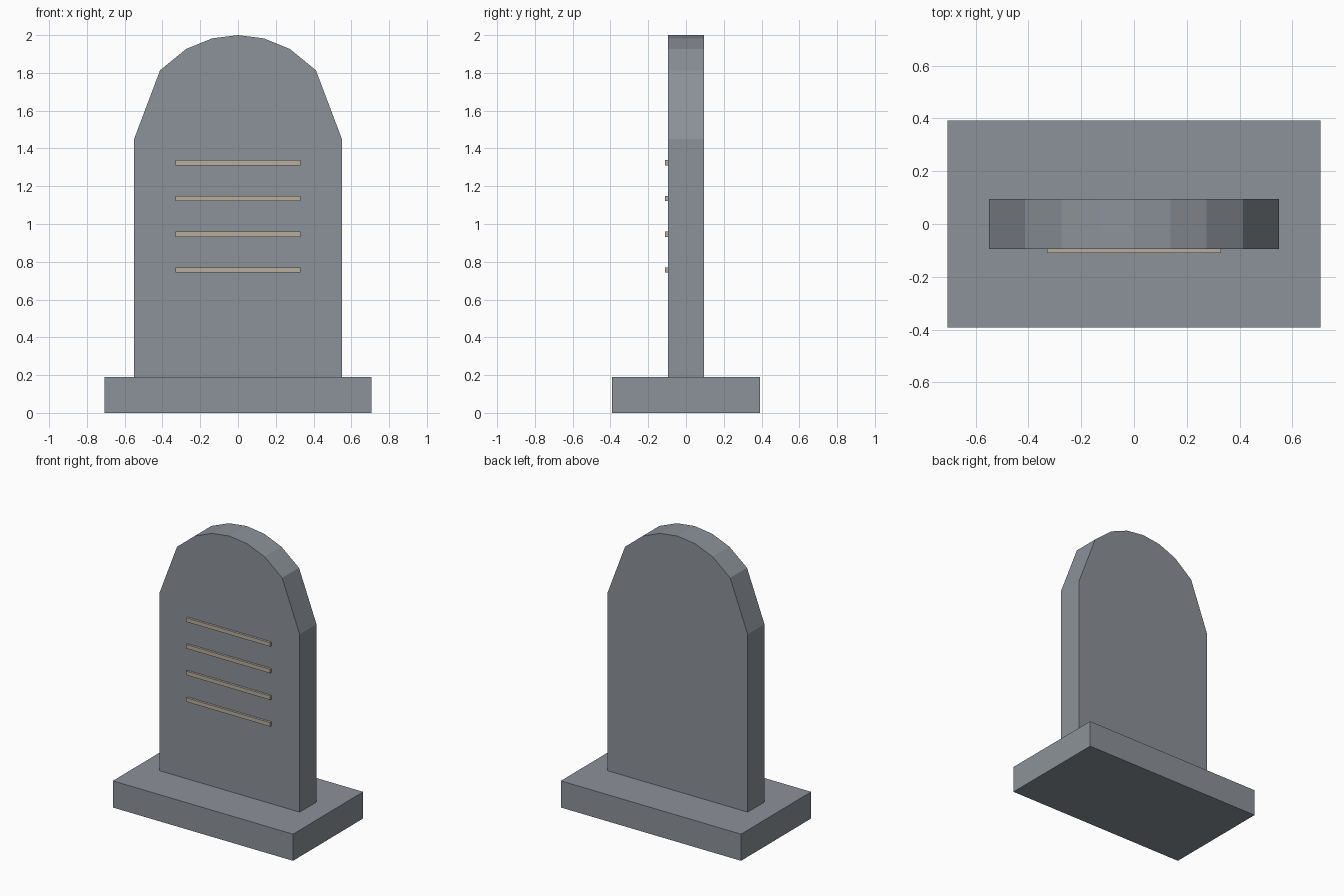
import bpy, bmesh, math

cube = bpy.data.objects.get("Cube")
if cube:
    bpy.data.objects.remove(cube, do_unlink=True)


def material(name, rgb):
    m = bpy.data.materials.new(name)
    m.use_nodes = True
    m.diffuse_color = (*rgb, 1)
    bsdf = next(n for n in m.node_tree.nodes if n.type == 'BSDF_PRINCIPLED')
    bsdf.inputs["Base Color"].default_value = (*rgb, 1)
    return m


def finish(name, bm, mat):
    bmesh.ops.recalc_face_normals(bm, faces=bm.faces)
    mesh = bpy.data.meshes.new(name)
    bm.to_mesh(mesh)
    bm.free()
    mesh.materials.append(mat)
    obj = bpy.data.objects.new(name, mesh)
    bpy.context.collection.objects.link(obj)
    return obj


def box(name, size, center, mat):
    bm = bmesh.new()
    bmesh.ops.create_cube(bm, size=1)
    bmesh.ops.scale(bm, vec=size, verts=bm.verts)
    bmesh.ops.translate(bm, vec=center, verts=bm.verts)
    return finish(name, bm, mat)


stone = material("grey stone", (0.262, 0.287, 0.319))
tan = material("pale tan", (0.479, 0.423, 0.342))

# Plinth
BASE_H = 0.189
box("base", (1.414, 0.786, BASE_H), (0, 0, BASE_H / 2), stone)

# Upright slab: arch sampled at even steps across its width
R, SPRING, HALF_DEPTH, STEPS = 0.55, 1.45, 0.0943, 8
profile = [(-R, BASE_H)]
for i in range(STEPS + 1):
    x = -R + 2 * R * i / STEPS
    profile.append((x, SPRING + math.sqrt(max(0, R * R - x * x))))
profile.append((R, BASE_H))

bm = bmesh.new()
front = bm.faces.new([bm.verts.new((x, -HALF_DEPTH, z)) for x, z in profile])
ext = bmesh.ops.extrude_face_region(bm, geom=[front], use_keep_orig=True)
moved = [g for g in ext["geom"] if isinstance(g, bmesh.types.BMVert)]
bmesh.ops.translate(bm, vec=(0, 2 * HALF_DEPTH, 0), verts=moved)
finish("slab", bm, stone)

# Raised bars on the front
for i in range(4):
    box(f"inscription_bar_{i + 1}", (0.66, 0.031, 0.028),
        (0, -0.0945, 1.324 - 0.189 * i), tan)
